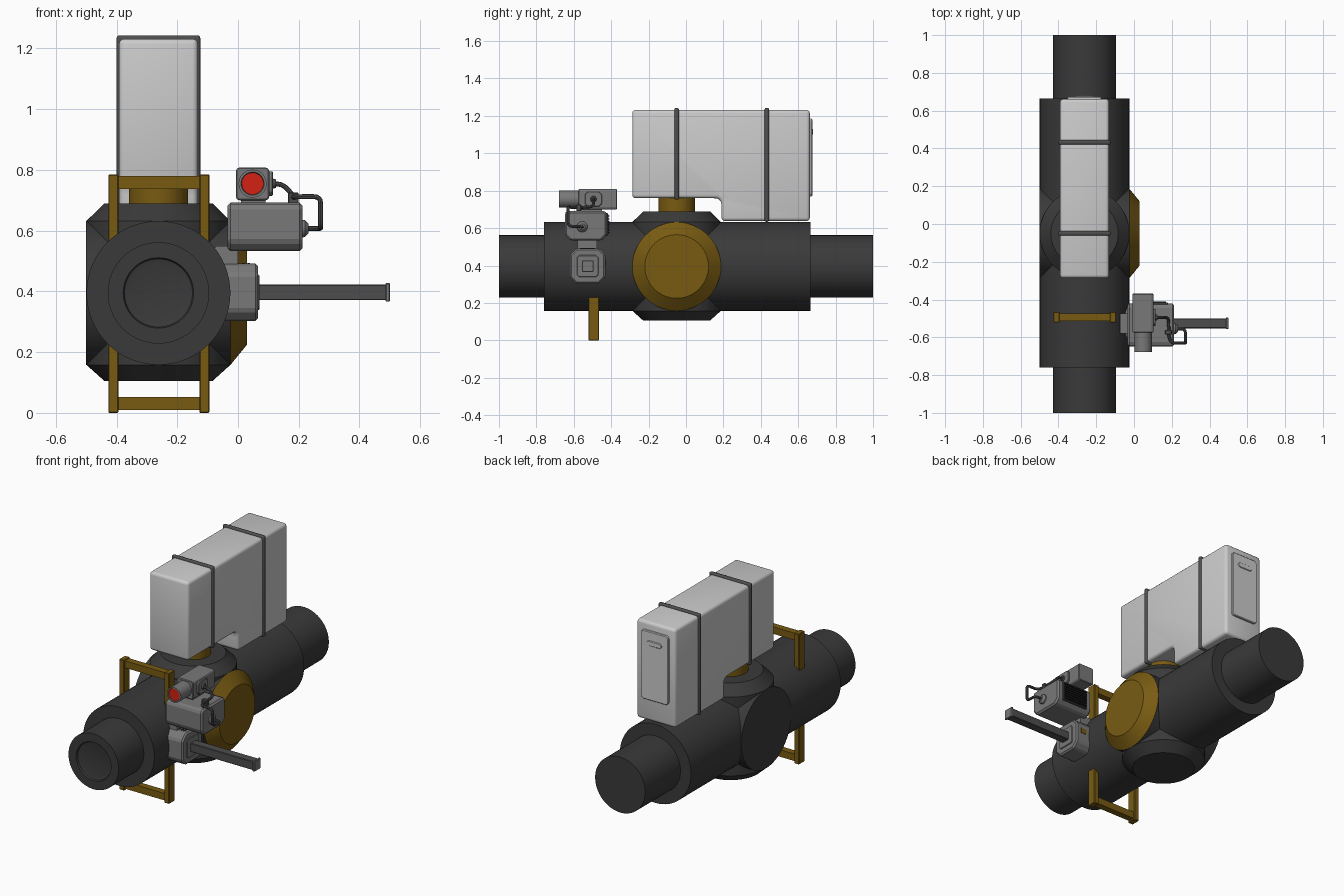
import bpy, bmesh, math
from mathutils import Vector

if "Cube" in bpy.data.objects:
    bpy.data.objects.remove(bpy.data.objects["Cube"])


def material(name, r, g, b):
    m = bpy.data.materials.new(name)
    m.diffuse_color = (r, g, b, 1)
    m.use_nodes = True
    m.node_tree.nodes["Principled BSDF"].inputs["Base Color"].default_value = m.diffuse_color
    return m


DARK = material("charcoal", 0.042, 0.042, 0.042)
GOLD = material("ochre", 0.19, 0.105, 0.006)
LIGHT = material("light grey", 0.60, 0.60, 0.60)
MID = material("mid grey", 0.19, 0.19, 0.19)
STRAP = material("strap grey", 0.075, 0.075, 0.075)
BLACK = material("black", 0.008, 0.008, 0.008)
RED = material("red", 0.65, 0.015, 0.006)


def finish(name, bm, mat, bevel=0, seg=1, smooth=True):
    bmesh.ops.remove_doubles(bm, verts=bm.verts, dist=1e-5)
    bmesh.ops.recalc_face_normals(bm, faces=bm.faces)
    if bevel:
        edges = [e for e in bm.edges if e.calc_face_angle(0) > 0.3]
        bmesh.ops.bevel(bm, geom=edges, offset=bevel, segments=seg, profile=0.5, affect='EDGES')
    me = bpy.data.meshes.new(name)
    bm.to_mesh(me)
    bm.free()
    me.materials.append(mat)
    ob = bpy.data.objects.new(name, me)
    bpy.context.collection.objects.link(ob)
    if smooth:
        smooth_object(ob)
    return ob


def smooth_object(ob):
    bpy.ops.object.select_all(action='DESELECT')
    ob.select_set(True)
    bpy.context.view_layer.objects.active = ob
    bpy.ops.object.shade_smooth_by_angle(angle=math.radians(32))


def place(axis, t, u, v):
    """Point at t along an axis, with u, v in the other two axes in order."""
    return {'x': (t, u, v), 'y': (u, t, v), 'z': (u, v, t)}[axis]


def prism(name, mat, axis, profile, lo, hi, bevel=0, seg=1):
    bm = bmesh.new()
    ends = [[bm.verts.new(place(axis, t, u, v)) for u, v in profile] for t in (lo, hi)]
    n = len(profile)
    for e in ends:
        bm.faces.new(e)
    for i in range(n):
        j = (i + 1) % n
        bm.faces.new((ends[0][i], ends[0][j], ends[1][j], ends[1][i]))
    return finish(name, bm, mat, bevel, seg, seg > 1)


def box(name, mat, x, y, z, bevel=0, seg=1):
    return prism(name, mat, 'x', [(y[0], z[0]), (y[1], z[0]), (y[1], z[1]), (y[0], z[1])],
                 x[0], x[1], bevel, seg)


def chamfered(u0, u1, v0, v1, low, high):
    return [(u0 + low, v0), (u1 - low, v0), (u1, v0 + low), (u1, v1 - high),
            (u1 - high, v1), (u0 + high, v1), (u0, v1 - high), (u0, v0 + low)]


def lathe(name, mat, axis, centre, profile, n=64):
    """Closed turned solid; profile is (position along axis, radius)."""
    bm = bmesh.new()
    rings = [[bm.verts.new(place(axis, t, centre[0] + r * math.cos(2 * math.pi * i / n),
                                 centre[1] + r * math.sin(2 * math.pi * i / n)))
              for i in range(n)] for t, r in profile]
    bm.faces.new(rings[0])
    bm.faces.new(rings[-1])
    for a, b in zip(rings, rings[1:]):
        for i in range(n):
            j = (i + 1) % n
            bm.faces.new((a[i], a[j], b[j], b[i]))
    return finish(name, bm, mat)


def cable(name, pts, radius=0.008, fillet=0.022):
    pts = [Vector(p) for p in pts]
    path = [pts[0]]
    for a, b, c in zip(pts, pts[1:], pts[2:]):
        s = b + (a - b).normalized() * min(fillet, (a - b).length * 0.45)
        e = b + (c - b).normalized() * min(fillet, (c - b).length * 0.45)
        path += [s * (1 - t) ** 2 + b * 2 * t * (1 - t) + e * t * t for t in (0, .25, .5, .75, 1)]
    path.append(pts[-1])
    cu = bpy.data.curves.new(name, 'CURVE')
    cu.dimensions = '3D'
    cu.bevel_depth, cu.bevel_resolution, cu.use_fill_caps = radius, 2, True
    sp = cu.splines.new('POLY')
    sp.points.add(len(path) - 1)
    for p, q in zip(sp.points, path):
        p.co = (*q, 1)
    cu.materials.append(STRAP)
    ob = bpy.data.objects.new(name, cu)
    bpy.context.collection.objects.link(ob)
    bpy.ops.object.select_all(action='DESELECT')
    ob.select_set(True)
    bpy.context.view_layer.objects.active = ob
    bpy.ops.object.convert(target='MESH')
    smooth_object(bpy.context.object)


CX, CY, CZ, R = -0.262, -0.05, 0.395, 0.237

# Main pipe with stepped ends and a shallow front bore
lathe("main_pipe", DARK, 'y', (CX, CZ),
      [(-0.985, 0.095), (-0.99, 0.112), (-1.0, 0.116), (-1.0, 0.167), (-0.76, 0.167),
       (-0.76, R), (0.665, R), (0.665, 0.167), (1.0, 0.167)])

# Cross fitting: vertical arm with coned ends, sideways arm with ochre cap
lathe("vertical_arm", DARK, 'z', (CX, CY),
      [(0.105, 0.178), (0.158, R), (0.632, R), (0.69, 0.178)])
lathe("side_arm", DARK, 'x', (CY, CZ), [(-0.5, R), (-0.025, R)])
lathe("side_cap", GOLD, 'x', (CY, CZ), [(-0.025, R), (0.03, 0.17)])
lathe("top_collar", GOLD, 'z', (CX, CY), [(0.68, 0.097), (0.78, 0.097)])

# Support frame
for side, x in (("left", -0.427), ("right", -0.127)):
    box(side + "_frame_post", GOLD, (x, x + 0.033), (-0.521, -0.465), (0, 0.785), 0.003)
for level, z in (("lower", 0.01), ("upper", 0.738)):
    box(level + "_frame_bar", GOLD, (-0.41, -0.11), (-0.513, -0.473), (z, z + 0.042))

# Tall tank with a deeper rear section
prism("tank", LIGHT, 'x',
      [(-0.287, 0.76), (0.165, 0.76), (0.182, 0.753), (0.19, 0.735), (0.19, 0.638),
       (0.662, 0.638), (0.662, 1.232), (-0.287, 1.232)], -0.392, -0.132, 0.018, 3)
for name, y, z in (("front_strap", -0.05, 0.752), ("rear_strap", 0.432, 0.634)):
    box(name, STRAP, (-0.4, -0.124), (y - 0.012, y + 0.012), (z, 1.243), 0.009, 3)

# Rear tank panel with a rounded pull slot
panel = chamfered(-0.352, -0.172, 0.77, 1.185, 0.012, 0.012)
prism("tank_panel", LIGHT, 'y', panel, 0.655, 0.675, 0.004)
pill = [(CX + s * 0.035 + 0.015 * math.cos(a), 1.115 + 0.015 * math.sin(a))
        for s, start in ((1, -90), (-1, 90))
        for a in [math.radians(start + 30 * k) for k in range(7)]]
prism("panel_pull", LIGHT, 'y', pill, 0.67, 0.680, 0.003)

# Lower mount and square arm
my, mz = -0.526, 0.397
prism("arm_mount", MID, 'x', chamfered(my - .095, my + .095, mz - .095, mz + .095, .035, .035),
      -0.07, 0.066, 0.009)
prism("arm_socket", MID, 'x', chamfered(my - .058, my + .058, mz - .058, mz + .058, .012, .012),
      0.06, 0.071, 0.003)
box("arm_bar", STRAP, (0.06, 0.49), (my - .026, my + .026), (mz - .026, mz + .026), 0.003)
box("arm_end_plate", MID, (0.486, 0.5), (my - .031, my + .031), (mz - .031, mz + .031), 0.003)
box("mount_window", GOLD, (-0.005, 0.035), (my + .09, my + .098), (0.40, 0.43))
for i in range(3):
    x = -0.005 + i * 0.018
    box("mount_vent_%d" % (i + 1), BLACK, (x, x + 0.009), (my - .04, my + .04), (0.486, 0.494))
box("mount_neck", MID, (-0.075, 0.0), (-0.58, -0.475), (0.47, 0.55))

# Control box with rear grille
prism("control_box", MID, 'x', chamfered(-0.648, -0.422, 0.533, 0.692, 0.03, 0.012),
      -0.035, 0.213, 0.01)
box("grille_frame", STRAP, (0.0, 0.18), (-0.43, -0.416), (0.56, 0.68), 0.003)
box("grille_back", BLACK, (0.01, 0.17), (-0.43, -0.414), (0.567, 0.673))
for i in range(7):
    z = 0.574 + i * 0.0145
    box("grille_slat_%d" % (i + 1), BLACK, (0.01, 0.17), (-0.42, -0.41), (z, z + 0.006))

# Sensor head with red lens
prism("sensor_body", MID, 'y', chamfered(-0.007, 0.103, 0.700, 0.808, 0.008, 0.008),
      -0.575, -0.368, 0.004)
lathe("sensor_barrel", MID, 'y', (0.048, 0.755),
      [(-0.668, 0.036), (-0.678, 0.038), (-0.678, 0.046), (-0.56, 0.046)], 32)
lathe("sensor_lens", RED, 'y', (0.048, 0.755), [(-0.674, 0.036), (-0.66, 0.036)], 32)
prism("sensor_side_plate", MID, 'x', chamfered(-0.54, -0.45, 0.715, 0.795, 0.015, 0.015),
      0.095, 0.115, 0.003)
box("sensor_foot", MID, (0.01, 0.09), (-0.56, -0.45), (0.685, 0.705))

# Cables and their plugs
lathe("sensor_plug", STRAP, 'x', (-0.495, 0.755), [(0.11, 0.018), (0.125, 0.014)], 24)
cable("sensor_cable", [(0.11, -0.495, 0.755), (0.15, -0.495, 0.752), (0.182, -0.495, 0.715),
                       (0.185, -0.57, 0.71)])
box("cable_junction", STRAP, (0.165, 0.2), (-0.585, -0.56), (0.69, 0.726), 0.003)
cable("loop_cable", [(0.18, -0.575, 0.71), (0.195, -0.63, 0.712), (0.272, -0.63, 0.712),
                     (0.272, -0.63, 0.61), (0.272, -0.555, 0.607), (0.21, -0.555, 0.607)])
lathe("box_plug", MID, 'x', (-0.555, 0.607), [(0.205, 0.03), (0.22, 0.028), (0.232, 0.016)], 24)
